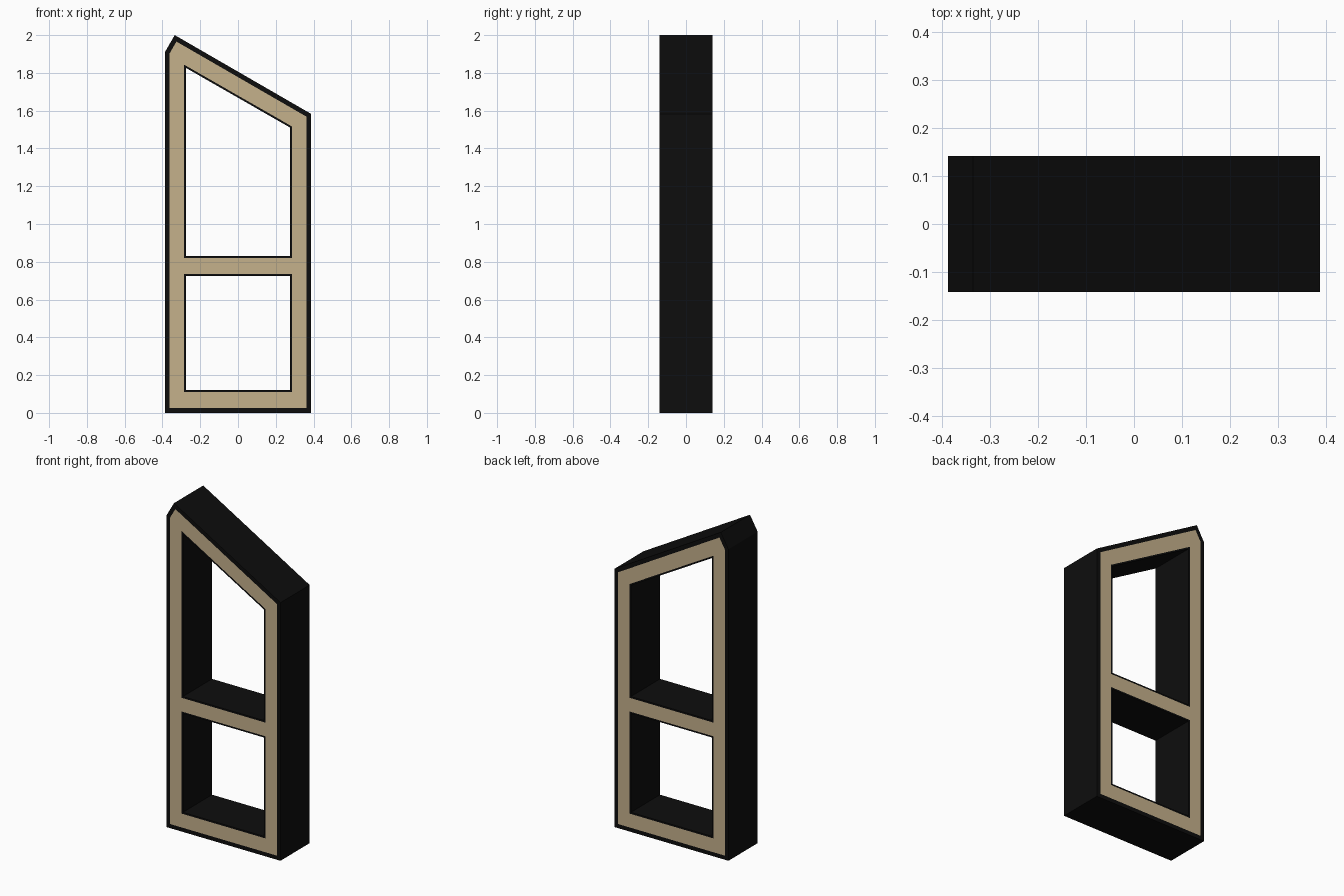
import bpy
import bmesh
from mathutils import Vector
from mathutils.geometry import intersect_line_line_2d as _unused, intersect_line_line

cube = bpy.data.objects.get("Cube")
if cube:
    bpy.data.objects.remove(cube, do_unlink=True)

DEPTH = 0.1415      # half thickness
OUTER_RIM = 0.025   # dark border round the outside
INNER_RIM = 0.01    # dark border round each opening

# Profiles in the x-z plane, counter-clockwise
outline = [(-0.387, 0), (0.387, 0), (0.387, 1.583), (-0.335, 2), (-0.387, 1.91)]
lower_opening = [(-0.275, 0.12), (0.275, 0.12), (0.275, 0.726), (-0.275, 0.726)]
upper_opening = [(-0.275, 0.83), (0.275, 0.83), (0.275, 1.511), (-0.275, 1.826)]


def material(name, colour):
    mat = bpy.data.materials.new(name)
    mat.use_nodes = True
    mat.diffuse_color = (*colour, 1)
    mat.node_tree.nodes["Principled BSDF"].inputs["Base Color"].default_value = (*colour, 1)
    return mat


def inset(points, distance):
    """Move every edge of a polygon inwards (outwards if negative)."""
    pts = [Vector((x, z, 0)) for x, z in points]
    lines = []
    for a, b in zip(pts, pts[1:] + pts[:1]):
        d = (b - a).normalized()
        shift = Vector((-d.y, d.x, 0)) * distance
        lines.append((a + shift, b + shift))
    corners = [intersect_line_line(*lines[i - 1], *lines[i])[0] for i in range(len(lines))]
    return [(c.x, c.y) for c in corners]


bm = bmesh.new()


def ring(points, y):
    return [bm.verts.new((x, y, z)) for x, z in points]


def bridge(a, b):
    for i in range(len(a)):
        bm.faces.new((a[i - 1], a[i], b[i], b[i - 1]))


# Dark rims and tan facing on the front and the back
borders = ((outline, OUTER_RIM), (lower_opening, -INNER_RIM), (upper_opening, -INNER_RIM))
sides = []
for y in (-DEPTH, DEPTH):
    edge_rings, facing_edges = [], []
    for profile, rim in borders:
        edge = ring(profile, y)
        facing = ring(inset(profile, rim), y)
        bridge(edge, facing)
        edge_rings.append(edge)
        facing_edges += [bm.edges.get((facing[i - 1], facing[i])) for i in range(len(facing))]
    fill = bmesh.ops.triangle_fill(bm, use_beauty=True, edges=facing_edges,
                                   normal=(0, 1 if y > 0 else -1, 0))
    for item in fill["geom"]:
        if isinstance(item, bmesh.types.BMFace):
            item.material_index = 1
    sides.append(edge_rings)

# Outer walls and the walls of both openings
for front, back in zip(*sides):
    bridge(front, back)

bmesh.ops.recalc_face_normals(bm, faces=bm.faces)
mesh = bpy.data.meshes.new("window_frame")
bm.to_mesh(mesh)
bm.free()
mesh.materials.append(material("black", (0.004, 0.004, 0.004)))
mesh.materials.append(material("tan", (0.56, 0.44, 0.26)))
frame = bpy.data.objects.new("window_frame", mesh)
bpy.context.collection.objects.link(frame)
